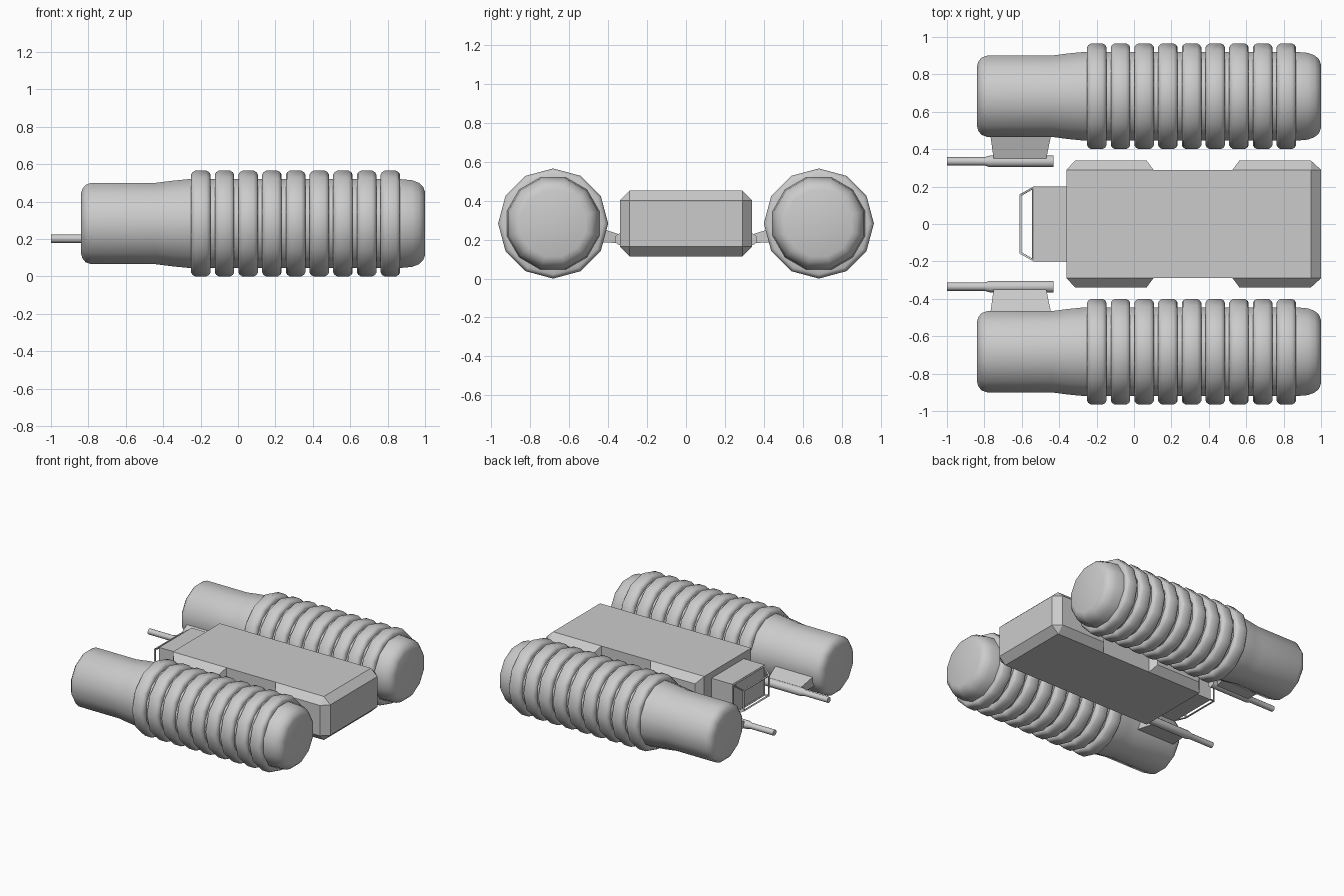
import bpy, bmesh, math

if "Cube" in bpy.data.objects:
    bpy.data.objects.remove(bpy.data.objects["Cube"])


def finish(bm, name, smooth=None):
    bmesh.ops.recalc_face_normals(bm, faces=bm.faces[:])
    me = bpy.data.meshes.new(name)
    bm.to_mesh(me)
    bm.free()
    ob = bpy.data.objects.new(name, me)
    bpy.context.collection.objects.link(ob)
    if smooth:
        bpy.ops.object.select_all(action='DESELECT')
        ob.select_set(True)
        bpy.context.view_layer.objects.active = ob
        bpy.ops.object.shade_smooth_by_angle(angle=math.radians(smooth))
    return ob


def lathe_x(name, profile, y, z, segs=12, phase=0.0, closed=False):
    """Revolve (x, radius) points around an axis parallel to x."""
    bm = bmesh.new()
    rings = []
    for x, r in profile:
        rings.append([bm.verts.new((x,
                                    y + r * math.cos(phase + math.tau * i / segs),
                                    z + r * math.sin(phase + math.tau * i / segs)))
                      for i in range(segs)])
    pairs = list(zip(rings, rings[1:]))
    if closed:
        pairs.append((rings[-1], rings[0]))
    else:
        bm.faces.new(rings[0])
        bm.faces.new(rings[-1])
    for a, b in pairs:
        for i in range(segs):
            j = (i + 1) % segs
            bm.faces.new((a[i], a[j], b[j], b[i]))
    return finish(bm, name, 42)


def hull(name, points):
    """Flat-faced convex solid through the given points."""
    bm = bmesh.new()
    for p in points:
        bm.verts.new(p)
    bmesh.ops.convex_hull(bm, input=bm.verts[:])
    bmesh.ops.dissolve_limit(bm, angle_limit=0.01, verts=bm.verts[:], edges=bm.edges[:])
    return finish(bm, name)


def slab(xs, ys, zs):
    return [(x, y, z) for x in xs for y in ys for z in zs]


# Main hull: chamfered front and rear blocks joined by a narrower waist
LOW, HIGH = (0.113, 0.453), (0.165, 0.402)
hull("hull_front", slab((-0.36, 0.104), (-0.29, 0.29), LOW)
     + slab((-0.315, 0.067), (-0.34, 0.34), HIGH))
hull("hull_waist", slab((0.10, 0.53), (-0.29, 0.29), LOW))
hull("hull_rear", slab((0.527, 0.945), (-0.29, 0.29), LOW)
     + slab((1.0,), (-0.29, 0.29), HIGH)
     + slab((0.564, 0.945), (-0.34, 0.34), HIGH))

# Neck and open nose frame
hull("neck", slab((-0.54, -0.36), (-0.2, 0.2), (0.165, 0.405)))
frame = hull("nose_frame", slab((-0.54,), (-0.195, 0.195), (0.17, 0.40))
             + slab((-0.607,), (-0.155, 0.155), (0.20, 0.355)))
wire = frame.modifiers.new("bars", 'WIREFRAME')
wire.thickness = 0.014

# Side pods, guns and pylons
PZ = 0.283
core = [(-0.84, 0.165), (-0.832, 0.192), (-0.815, 0.214), (-0.785, 0.225),
        (-0.44, 0.225), (-0.35, 0.237), (-0.26, 0.246), (0.865, 0.246),
        (0.93, 0.240), (0.968, 0.225), (0.99, 0.203), (1.0, 0.175)]
band = [(-0.052, 0.22), (-0.052, 0.262), (-0.045, 0.274), (-0.030, 0.283),
        (0.030, 0.283), (0.045, 0.274), (0.052, 0.262), (0.052, 0.22)]
gun = [(-1.0, 0.022), (-0.80, 0.022), (-0.77, 0.031), (-0.43, 0.031)]
for side, label in ((-1, "near"), (1, "far")):
    lathe_x(f"pod_core_{label}", core, side * 0.683, PZ, phase=math.radians(15))
    for i in range(9):
        pts = [(x - 0.199 + i * 0.1267, r) for x, r in band]
        lathe_x(f"pod_band_{label}_{i + 1}", pts, side * 0.683, PZ, closed=True)
    lathe_x(f"gun_{label}", gun, side * 0.335, 0.202)
    hull(f"pylon_{label}",
         slab((-0.75, -0.47), (side * 0.345,), (0.182, 0.228))
         + slab((-0.755, -0.46), (side * 0.42,), (0.2, 0.248))
         + slab((-0.77, -0.44), (side * 0.49,), (0.19, 0.275)))
